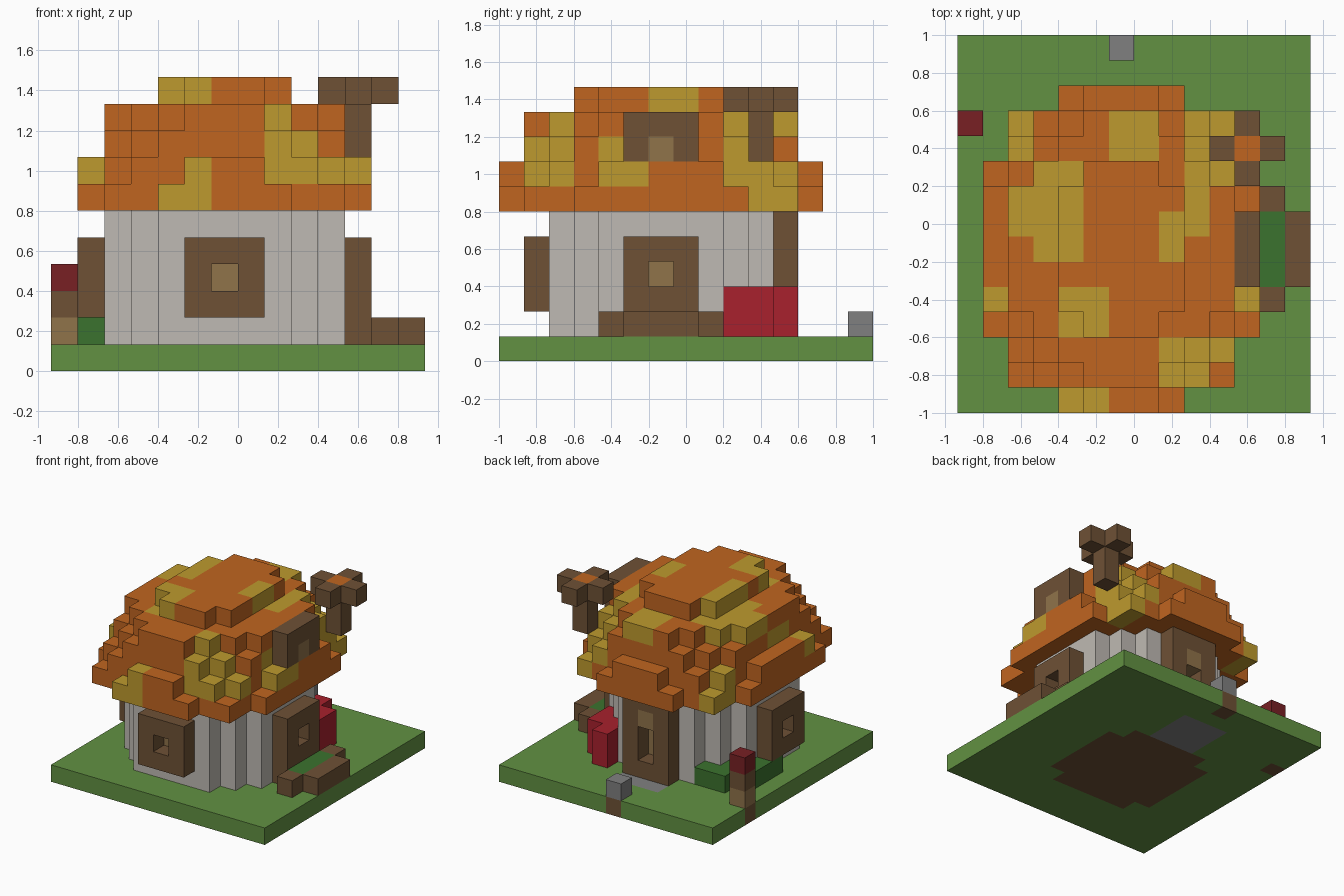
import bpy, bmesh
from mathutils import Vector

UNIT = 2 / 15
if "Cube" in bpy.data.objects:
    bpy.data.objects.remove(bpy.data.objects["Cube"], do_unlink=True)


def linear(c):
    c /= 255
    return c / 12.92 if c <= 0.04045 else ((c + 0.055) / 1.055) ** 2.4


def material(name, r, g, b):
    mat = bpy.data.materials.new(name)
    colour = (linear(r), linear(g), linear(b), 1)
    mat.use_nodes = True
    mat.diffuse_color = colour
    bsdf = next(n for n in mat.node_tree.nodes if n.type == "BSDF_PRINCIPLED")
    bsdf.inputs["Base Color"].default_value = colour
    return mat


MATS = {
    "orange": material("roof orange", 192, 101, 32),
    "yellow": material("roof yellow", 190, 154, 46),
    "brown": material("bark brown", 110, 81, 53),
    "tan": material("light wood", 144, 115, 74),
    "wall": material("pale wall", 191, 186, 179),
    "grass": material("grass green", 98, 145, 66),
    "leaf": material("leaf green", 59, 114, 46),
    "red": material("flower red", 168, 33, 45),
    "maroon": material("lantern red", 120, 32, 36),
    "grey": material("stone grey", 128, 128, 128),
}

# Every block is stored by grid cell as (part, colour); later blocks replace earlier ones
cells = {}


def put(part, colour, i, j, k):
    """Fill a box of cells; each axis is one index or an inclusive pair."""
    spans = [range(a[0], a[1] + 1) if isinstance(a, tuple) else (a,) for a in (i, j, k)]
    for x in spans[0]:
        for y in spans[1]:
            for z in spans[2]:
                cells[x, y, z] = (part, colour)


MID = (5, 7)   # the three central cells on either axis
C = 6          # centre cell of the house

# Ground with an earth floor and a stone doorstep
put("ground", "grass", (0, 13), (0, 14), 0)
for i in range(14):
    for j in range(15):
        d = (i - C) ** 2 + (j - C) ** 2
        if d <= 13:
            put("ground", "brown", i, j, 0)
        if d <= 20:
            put("walls", "wall", i, j, (1, 5))
put("ground", "grey", MID, (10, 12), 0)

# Window frames with a recessed pane
for name, i, j in (("front", MID, 1), ("right", 11, MID), ("left", 1, MID)):
    put(name + "_window", "brown", i, j, (2, 4))
for hole, pane in (((C, 1), (C, 2)), ((11, C), (10, C)), ((1, C), (2, C))):
    del cells[hole + (3,)]
    put("window_panes", "tan", *pane, 3)

# Back door
put("back_door", "brown", MID, 11, (1, 5))
put("back_door", "tan", C, 11, 4)
put("door_panel", "tan", C, 10, (2, 3))
for k in (2, 3):
    del cells[C, 11, k]

# Domed roof in stepped oval layers: half width, half depth, fullness
LAYERS = {6: (5.5, 6.5, 1.13), 7: (5.5, 6.5, 0.93), 8: (4.5, 5.5, 1.13),
          9: (4.5, 5.5, 0.93), 10: (2.5, 3.5, 1.13)}
for k, (a, b, full) in LAYERS.items():
    for i in range(1, 12):
        for j in range(13):
            if ((i - C) / a) ** 2 + ((j - C) / b) ** 2 <= full:
                put("roof", "orange", i, j, k)

# Yellow thatch patches on the topmost block of each marked column, back row first
PATCHES = """
...........
.y...yy.yy.
.y...yy.yy.
..yy....yy.
.yyy....y..
.yyy...yy..
..yy...y...
..........y
y..yy.....y
...yy......
.......yyy.
.......yy..
...yy......
""".split()
for row, line in enumerate(PATCHES):
    for col, mark in enumerate(line):
        if mark == "y":
            i, j = col + 1, 12 - row
            put("roof", "yellow", i, j, max(k for k in LAYERS if (i, j, k) in cells
                                            and cells[i, j, k][0] == "roof"))
# Patches that run down the steps
for i, j, k in ((5, 0, 6), (10, 10, 6), (8, 1, 7), (10, 9, 7), (10, 4, 8),
                (2, 5, 8), (2, 6, 8), (2, 10, 6)):
    put("roof", "yellow", i, j, k)

# Dormer and chimney
put("dormer", "brown", 11, MID, (8, 9))
put("dormer", "tan", 11, C, 8)
put("chimney", "brown", 11, 10, (8, 9))
put("chimney", "brown", (10, 12), 10, 10)
put("chimney", "brown", 11, (9, 11), 10)
put("chimney", "orange", 11, 10, 10)

# Planter under the right window
put("planter", "brown", 11, MID, 1)
put("planter", "brown", 12, (4, 8), 1)
put("planter", "brown", 13, MID, 1)
put("planter", "leaf", 12, MID, 1)

# Bushes
put("green_bush", "leaf", (2, 3), 10, 1)
put("green_bush", "leaf", 1, (7, 9), 1)
put("green_bush", "leaf", 2, 9, 1)
put("red_bush", "red", 10, (9, 10), (1, 2))
put("red_bush", "red", 9, (10, 11), (1, 2))

# Lantern post and stone, each on an earth block
put("lantern_post", "brown", 0, 11, 0)
put("lantern_post", "tan", 0, 11, 1)
put("lantern_post", "brown", 0, 11, 2)
put("lantern_post", "maroon", 0, 11, 3)
put("stone", "brown", C, 14, 0)
put("stone", "grey", C, 14, 1)


def build(part):
    """Make one mesh from the exposed block sides of a part."""
    mine = {c: v[1] for c, v in cells.items() if v[0] == part}
    colours = sorted(set(mine.values()))
    bm = bmesh.new()
    for cell, colour in mine.items():
        centre = Vector(cell) + Vector((0.5, 0.5, 0.5))
        for axis in range(3):
            for sign in (-1, 1):
                near = list(cell)
                near[axis] += sign
                if tuple(near) in cells:
                    continue
                n, u, v = Vector(), Vector(), Vector()
                n[axis] = sign / 2
                u[(axis + 1) % 3] = 0.5
                v[(axis + 2) % 3] = sign / 2
                corners = (-u - v, u - v, u + v, v - u)
                pts = [(centre + n + c - Vector((7, 7.5, 0))) * UNIT for c in corners]
                face = bm.faces.new([bm.verts.new(p) for p in pts])
                face.material_index = colours.index(colour)
    bmesh.ops.remove_doubles(bm, verts=bm.verts, dist=UNIT / 100)
    mesh = bpy.data.meshes.new(part)
    bm.to_mesh(mesh)
    bm.free()
    for colour in colours:
        mesh.materials.append(MATS[colour])
    bpy.context.collection.objects.link(bpy.data.objects.new(part, mesh))


for part in sorted({v[0] for v in cells.values()}):
    build(part)
